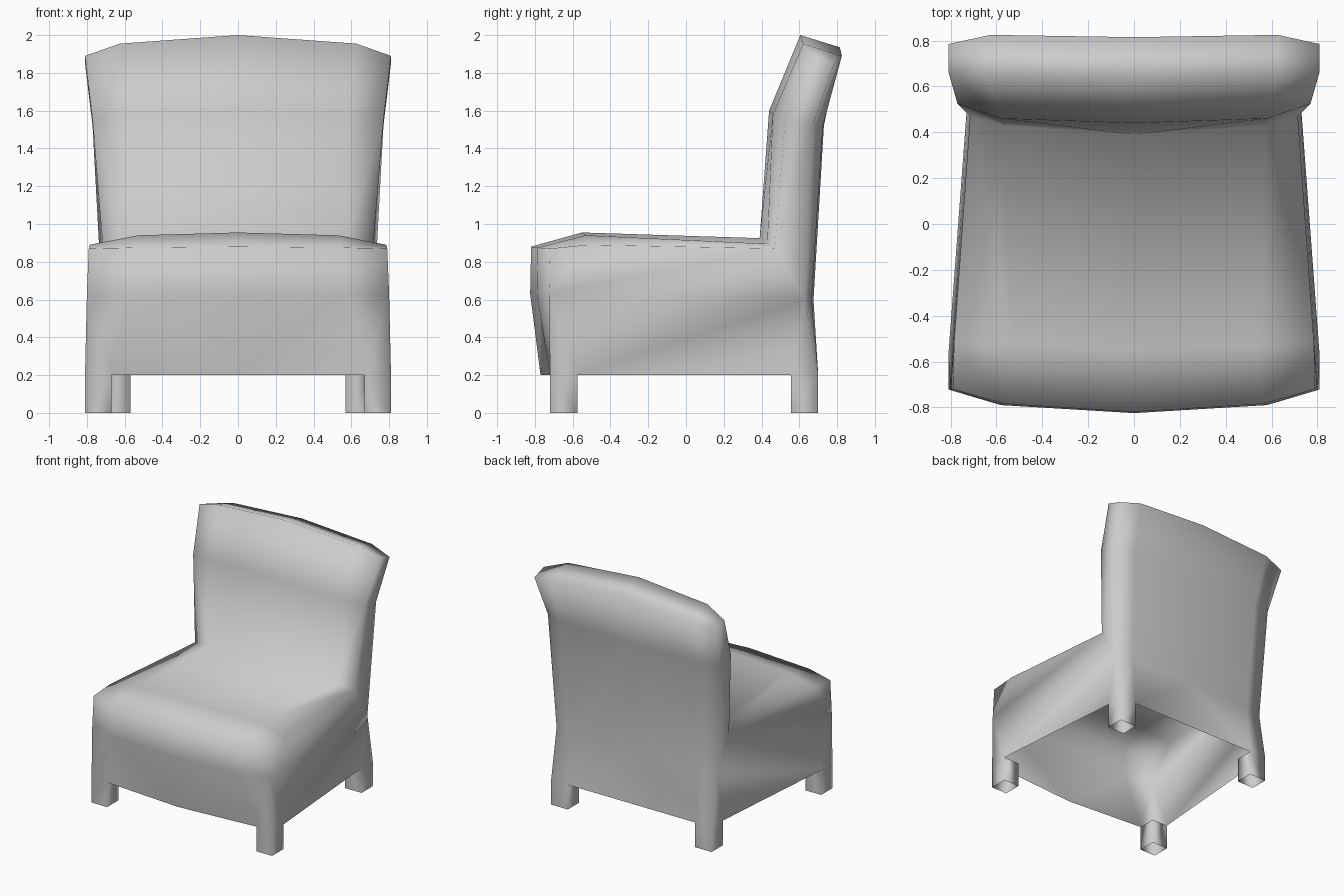
import bpy
import bmesh

# Remove the default object
default = bpy.data.objects.get("Cube")
if default:
    bpy.data.objects.remove(default, do_unlink=True)

# One flat grey upholstery colour
fabric = bpy.data.materials.new("grey_upholstery")
fabric.use_nodes = True
grey = (0.6, 0.6, 0.6, 1.0)
fabric.diffuse_color = grey
fabric.node_tree.nodes["Principled BSDF"].inputs["Base Color"].default_value = grey

# Upholstery ribs: centre (y, z), shoulder (x, y, z), outer edge (x, y, z)
RIBS = {
    "front_hem": ((-.77, .2), (.67, -.72, .2), (.81, -.72, .2)),
    "front_belly": ((-.825, .63), (.58, -.79, .63), (.8, -.725, .63)),
    "front_lip": ((-.82, .88), (.56, -.785, .875), (.79, -.72, .87)),
    "seat_crest": ((-.55, .955), (.53, -.53, .94), (.785, -.52, .89)),
    "seat_rear": ((.39, .925), (.57, .43, .895), (.715, .47, .87)),
    "back_front": ((.44, 1.6), (.58, .46, 1.58), (.77, .525, 1.55)),
    "top_front": ((.605, 2), (.625, .62, 1.955), (.81, .665, 1.89)),
    "top_rear": ((.815, 1.935), (.625, .825, 1.89), (.81, .785, 1.85)),
    "back_rear": ((.73, 1.52), (.6, .725, 1.52), (.77, .67, 1.52)),
    "back_waist": ((.675, .6), (.57, .665, .6), (.72, .63, .6)),
    "rear_hem": ((.7, .2), (.57, .7, .2), (.72, .7, .2)),
}
LEG_DEPTH = .145

bm = bmesh.new()


def add_rib(centre, shoulder, edge):
    """Three vertices running from the middle of the chair to its side."""
    return [bm.verts.new(p) for p in ((0, *centre), shoulder, edge)]


ribs = {name: add_rib(*points) for name, points in RIBS.items()}
order = list(ribs.values())

# Cushioned strip running up the front, over the seat and back, down the rear
for lower, upper in zip(order, order[1:]):
    for i in range(2):
        bm.faces.new((lower[i], lower[i + 1], upper[i + 1], upper[i]))

edge = {name: rib[2] for name, rib in ribs.items()}


def add_leg(hem, inward):
    """Open square leg under a hem corner; returns its side hem vertex."""
    shoulder, corner = ribs[hem][1:]
    step = inward * LEG_DEPTH
    side = bm.verts.new((corner.co.x, corner.co.y + step, corner.co.z))
    inner = bm.verts.new((shoulder.co.x, shoulder.co.y + step, corner.co.z))
    top = [shoulder, corner, side, inner]
    foot = [bm.verts.new((v.co.x, v.co.y, 0)) for v in top]
    for i in range(4):
        j = (i + 1) % 4
        bm.faces.new((top[i], foot[i], foot[j], top[j]))
    return side


front_side = add_leg("front_hem", 1)
rear_side = add_leg("rear_hem", -1)

# Side panel of the seat box
bm.faces.new((edge["front_hem"], front_side, edge["front_belly"]))
bm.faces.new((front_side, rear_side, edge["back_waist"], edge["front_belly"]))
bm.faces.new((rear_side, edge["rear_hem"], edge["back_waist"]))
bm.faces.new((edge["front_belly"], edge["seat_crest"], edge["front_lip"]))
bm.faces.new((edge["front_belly"], edge["back_waist"], edge["seat_rear"], edge["seat_crest"]))

# Side panel of the backrest
bm.faces.new((edge["seat_rear"], edge["back_waist"], edge["back_rear"], edge["back_front"]))
bm.faces.new((edge["back_front"], edge["back_rear"], edge["top_rear"], edge["top_front"]))

bmesh.ops.recalc_face_normals(bm, faces=bm.faces)
# Keep the upholstery facing outward
crest_face = max(bm.faces, key=lambda f: f.calc_center_median().z)
if crest_face.normal.z < 0:
    bmesh.ops.reverse_faces(bm, faces=bm.faces)
for face in bm.faces:
    face.smooth = True

mesh = bpy.data.meshes.new("chair_upholstery")
bm.to_mesh(mesh)
bm.free()
mesh.materials.append(fabric)
chair = bpy.data.objects.new("chair_upholstery", mesh)
bpy.context.collection.objects.link(chair)

# Second half of the chair
mirror = chair.modifiers.new("mirror_sides", "MIRROR")
mirror.use_axis[0] = True
mirror.use_clip = True
mirror.merge_threshold = .001
